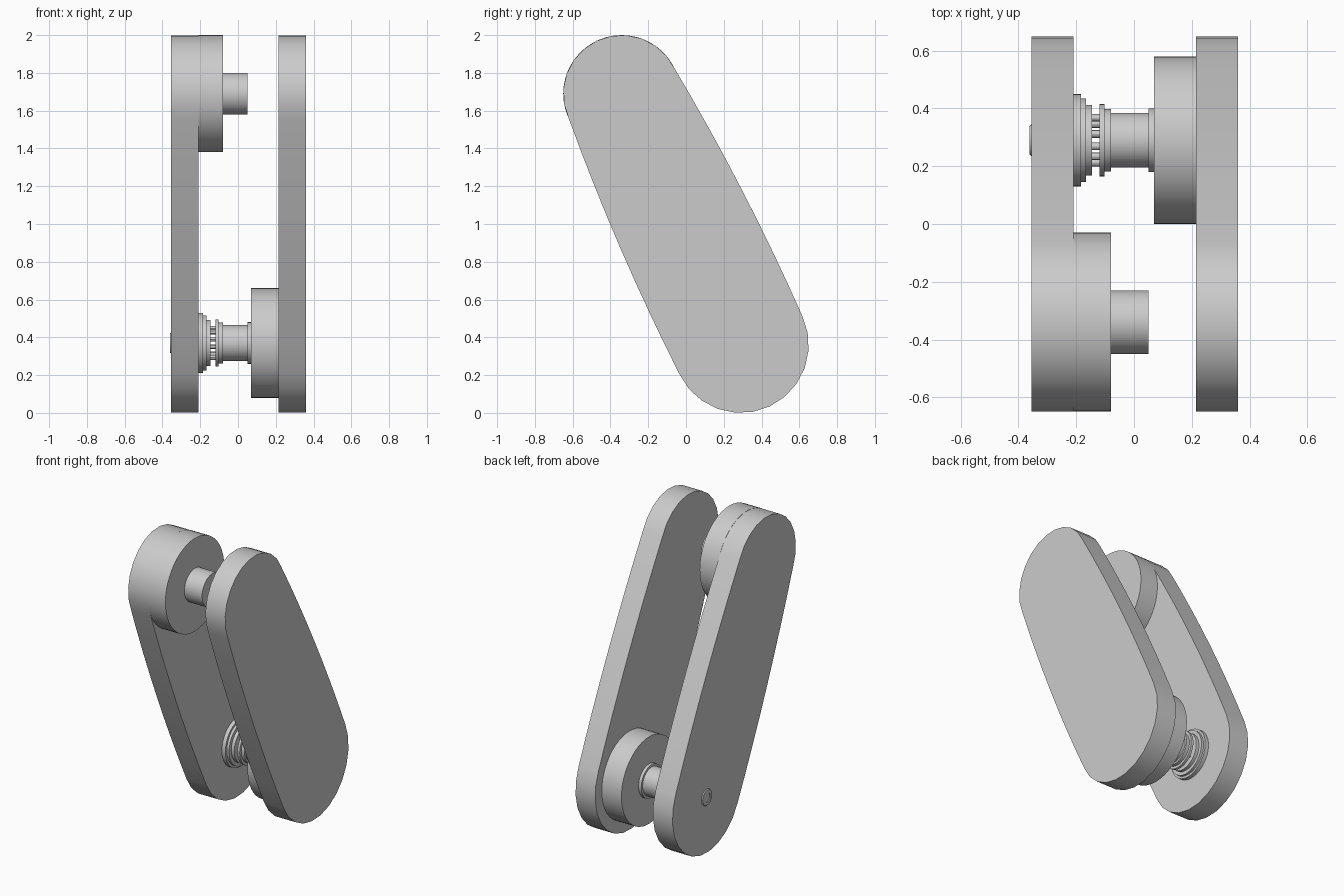
import bpy, bmesh
from math import sin, cos, pi, atan2
from mathutils import Vector

cube = bpy.data.objects.get("Cube")
if cube:
    bpy.data.objects.remove(cube, do_unlink=True)

grey = bpy.data.materials.new("plain_grey")
grey.use_nodes = True
grey.diffuse_color = (0.6, 0.6, 0.6, 1)
grey.node_tree.nodes["Principled BSDF"].inputs["Base Color"].default_value = (0.6, 0.6, 0.6, 1)

TOP, TOP_R = Vector((-0.34, 1.69)), 0.31      # (y, z) pivot and end radius
LOW, LOW_R = Vector((0.29, 0.36)), 0.36
AXLE = Vector((0.29, 0.37))


def finish(name, bm):
    bmesh.ops.recalc_face_normals(bm, faces=bm.faces)
    mesh = bpy.data.meshes.new(name)
    bm.to_mesh(mesh)
    bm.free()
    mesh.materials.append(grey)
    ob = bpy.data.objects.new(name, mesh)
    bpy.context.collection.objects.link(ob)
    bpy.ops.object.select_all(action='DESELECT')
    ob.select_set(True)
    bpy.context.view_layer.objects.active = ob
    bpy.ops.object.shade_smooth_by_angle(angle=pi / 6)
    return ob


def prism(name, outline, x0, x1):
    bm = bmesh.new()
    face = bm.faces.new([bm.verts.new((x0, p.x, p.y)) for p in outline])
    new = bmesh.ops.extrude_face_region(bm, geom=[face])["geom"]
    verts = [v for v in new if isinstance(v, bmesh.types.BMVert)]
    bmesh.ops.translate(bm, verts=verts, vec=(x1 - x0, 0, 0))
    return finish(name, bm)


def lathe(name, profile, centre, sides=48):
    """Turn (x, radius) points about an axis along x and cap the ends."""
    bm = bmesh.new()
    rings = []
    for x, r in profile:
        rings.append([bm.verts.new((x, centre.x + r * cos(2 * pi * i / sides),
                                    centre.y + r * sin(2 * pi * i / sides)))
                      for i in range(sides)])
    for a, b in zip(rings, rings[1:]):
        for i in range(sides):
            j = (i + 1) % sides
            bm.faces.new((a[i], a[j], b[j], b[i]))
    bm.faces.new(rings[0])
    bm.faces.new(rings[-1])
    return finish(name, bm)


def steps(*cylinders):
    """Profile of stacked cylinders given as (x0, x1, radius)."""
    return [(x, r) for x0, x1, r in cylinders for x in (x0, x1)]


# Arm outline: two round ends joined by slightly bowed sides
axis = (TOP - LOW).normalized()
side = Vector((axis.y, -axis.x))
base = atan2(side.y, side.x)


def arc(centre, radius, start, n=12):
    return [centre + radius * Vector((cos(start + pi * i / n), sin(start + pi * i / n)))
            for i in range(n + 1)]


def bowed(a, b, out, n=8):
    return [a.lerp(b, i / n) + out * 0.088 * (i / n) * (1 - i / n) for i in range(1, n)]


upper = arc(TOP, TOP_R, base)
lower = arc(LOW, LOW_R, base + pi)
outline = upper + bowed(upper[-1], lower[0], -side) + lower + bowed(lower[-1], upper[0], side)

prism("right_arm", outline, -0.355, -0.21)
prism("left_arm", outline, 0.215, 0.36)

# Upper hub and its pin
lathe("upper_hub", steps((-0.21, -0.08, TOP_R)), TOP)
lathe("upper_pin", steps((-0.08, 0.05, 0.11)), TOP)

# Lower hub and the spool between the arms
lathe("lower_hub", steps((0.07, 0.215, 0.29)), AXLE)
lathe("spool", steps((-0.12, -0.103, 0.125), (-0.103, -0.08, 0.108),
                     (-0.08, 0.05, 0.095), (0.05, 0.07, 0.11)), AXLE)
lathe("stepped_flange", steps((-0.21, -0.184, 0.16), (-0.184, -0.167, 0.145),
                              (-0.167, -0.145, 0.122)), AXLE)

# Small posts across the gap in the spool
for i in range(6):
    a = 2 * pi * i / 6 + 0.25
    lathe("spool_post", steps((-0.145, -0.12, 0.013)),
          AXLE + 0.08 * Vector((cos(a), sin(a))), 12)

# Socketed end cap on the outside of the right arm
lathe("axle_cap", [(-0.355, 0.055), (-0.361, 0.05), (-0.361, 0.03), (-0.357, 0.03)], AXLE, 24)
